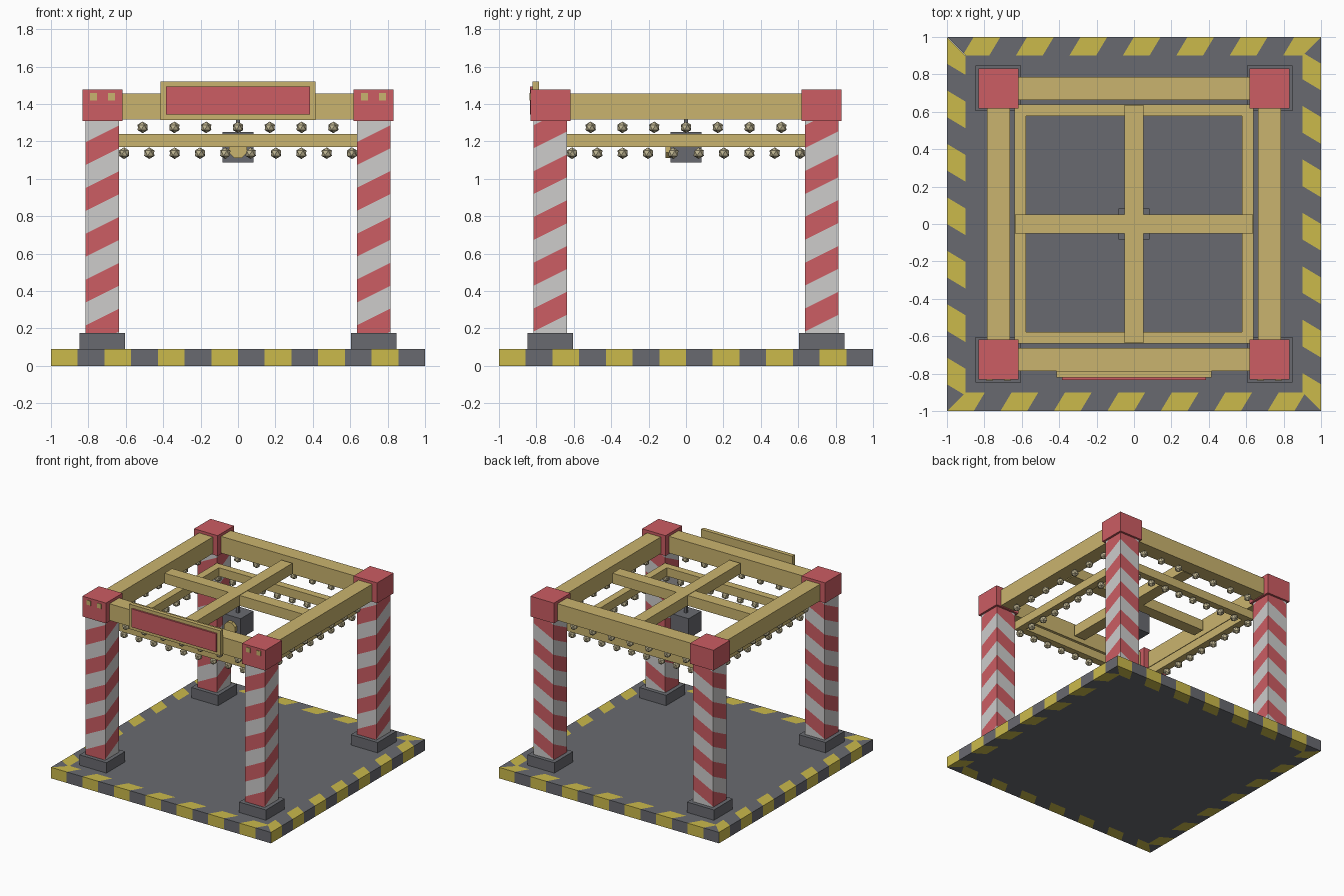
import bpy, bmesh, math
from mathutils import Matrix, Vector

old = bpy.data.objects.get("Cube")
if old:
    bpy.data.objects.remove(old, do_unlink=True)


def material(name, r, g, b):
    lin = [((c / 255 + 0.055) / 1.055) ** 2.4 for c in (r, g, b)] + [1]
    m = bpy.data.materials.new(name)
    m.use_nodes = True
    m.diffuse_color = lin
    m.node_tree.nodes["Principled BSDF"].inputs["Base Color"].default_value = lin
    return m


RED = material("coral red", 204, 93, 99)
WHITE = material("off white", 205, 204, 203)
DARK = material("slate grey", 105, 106, 112)
YELLOW = material("hazard yellow", 203, 186, 75)
GOLD = material("warm sand", 202, 180, 110)
CREAM = material("bulb cream", 190, 180, 145)


def finish(bm, name, *mats):
    mesh = bpy.data.meshes.new(name)
    bmesh.ops.recalc_face_normals(bm, faces=bm.faces)
    bm.to_mesh(mesh)
    bm.free()
    for m in mats:
        mesh.materials.append(m)
    obj = bpy.data.objects.new(name, mesh)
    bpy.context.collection.objects.link(obj)
    return obj


def add_box(bm, x, y, z):
    """Box from (min, max) pairs."""
    size = [b - a for a, b in (x, y, z)]
    mid = [(a + b) / 2 for a, b in (x, y, z)]
    bmesh.ops.create_cube(bm, size=1, matrix=Matrix.Translation(mid) @ Matrix.Diagonal((*size, 1)))


def box(name, mat, x, y, z):
    bm = bmesh.new()
    add_box(bm, x, y, z)
    return finish(bm, name, mat)


def block(name, mat, cx, cy, half, z):
    return box(name, mat, (cx - half, cx + half), (cy - half, cy + half), z)


def cut(bm, point, normal):
    geom = bm.verts[:] + bm.edges[:] + bm.faces[:]
    bmesh.ops.bisect_plane(bm, geom=geom, plane_co=point, plane_no=normal)


SIDES = {"front": 0, "right": 1, "back": 2, "left": 3}


def turn(obj, quarter):
    obj.data.transform(Matrix.Rotation(quarter * math.pi / 2, 4, "Z"))


# Base: plain floor with a mitred hazard border
FLOOR, RIM, SLANT = 0.09, 0.9, 0.6
block("floor_slab", DARK, 0, 0, RIM, (0, FLOOR))
for side, quarter in SIDES.items():
    bm = bmesh.new()
    outline = [(-1, -1), (1, -1), (RIM, -RIM), (-RIM, -RIM)]
    face = bm.faces.new([bm.verts.new((x, y, 0)) for x, y in outline])
    ext = bmesh.ops.extrude_face_region(bm, geom=[face])
    top = [v for v in ext["geom"] if isinstance(v, bmesh.types.BMVert)]
    bmesh.ops.translate(bm, verts=top, vec=(0, 0, FLOOR))
    for k in range(1, 14):
        cut(bm, (k / 7 - 1, -1, 0), Vector((1, -SLANT, 0)).normalized())
    for f in bm.faces:
        c = f.calc_center_median()
        f.material_index = math.floor((c.x + 1 - SLANT * (c.y + 1)) * 7) % 2
    turn(finish(bm, side + "_hazard_border", YELLOW, DARK), quarter)

# Posts: footing, striped shaft and cap
POST, HALF, BAND = 0.725, 0.09, 0.1225
for sx, xname in ((-1, "left"), (1, "right")):
    for sy, yname in ((-1, "front"), (1, "back")):
        label = f"{yname}_{xname}"
        px, py = sx * POST, sy * POST
        block(label + "_footing", DARK, px, py, 0.122, (FLOOR, 0.175))
        block(label + "_cap", RED, px, py, 0.107, (1.31, 1.477))
        bm = bmesh.new()
        add_box(bm, (-HALF, HALF), (-HALF, HALF), (0.17, 1.32))
        for k in range(13):
            cut(bm, (0, 0, (k + 0.5) * BAND), Vector((-0.5, -0.5, 1)).normalized())
        for f in bm.faces:
            c = f.calc_center_median()
            f.material_index = round((c.z - 0.5 * (c.x + c.y)) / BAND) % 2
        finish(bm, label + "_post", RED, WHITE).location = (px, py, 0)

# Small plates on the front caps
bm = bmesh.new()
for sx in (-1, 1):
    for x in (0.677, 0.773):
        add_box(bm, (sx * x - 0.019, sx * x + 0.019), (-0.836, -0.83), (1.42, 1.458))
finish(bm, "cap_plates", GOLD)


def bulbs(name, count, spacing, y, z):
    bm = bmesh.new()
    for i in range(count):
        x = (i - (count - 1) / 2) * spacing
        bmesh.ops.create_icosphere(bm, subdivisions=1, radius=0.031,
                                   matrix=Matrix.Translation((x, y, z)))
    return finish(bm, name, CREAM)


# Upper frame, lower ring and their rows of bulbs
for side, quarter in SIDES.items():
    parts = [
        box(side + "_beam", GOLD, (-0.63, 0.63), (-0.787, -0.662), (1.318, 1.455)),
        box(side + "_ring_rail", GOLD, (-0.638, 0.578), (-0.638, -0.578), (1.17, 1.24)),
        bulbs(side + "_upper_bulbs", 7, 0.17, -POST, 1.275),
        bulbs(side + "_lower_bulbs", 10, 0.1355, -0.608, 1.137),
    ]
    for part in parts:
        turn(part, quarter)

# Crossed rafters
box("long_rafter", GOLD, (-0.05, 0.05), (-0.635, 0.635), (1.335, 1.423))
box("cross_rafter", GOLD, (-0.635, 0.635), (-0.05, 0.05), (1.335, 1.42))

# Sign on the front beam
box("sign_frame", GOLD, (-0.415, 0.415), (-0.82, -0.787), (1.315, 1.52))
box("sign_panel", RED, (-0.385, 0.385), (-0.834, -0.815), (1.343, 1.493))

# Hanging lamp box with a round lens
block("lamp_box", DARK, 0, 0, 0.083, (1.088, 1.25))
block("lamp_hanger", DARK, 0, 0, 0.012, (1.25, 1.34))
bm = bmesh.new()
bmesh.ops.create_cone(bm, cap_ends=True, segments=8, radius1=0.052, radius2=0.052, depth=0.03,
                      matrix=Matrix.Translation((0, -0.095, 1.16))
                      @ Matrix.Rotation(math.pi / 2, 4, "X")
                      @ Matrix.Rotation(math.pi / 8, 4, "Z"))
finish(bm, "lamp_lens", GOLD)
